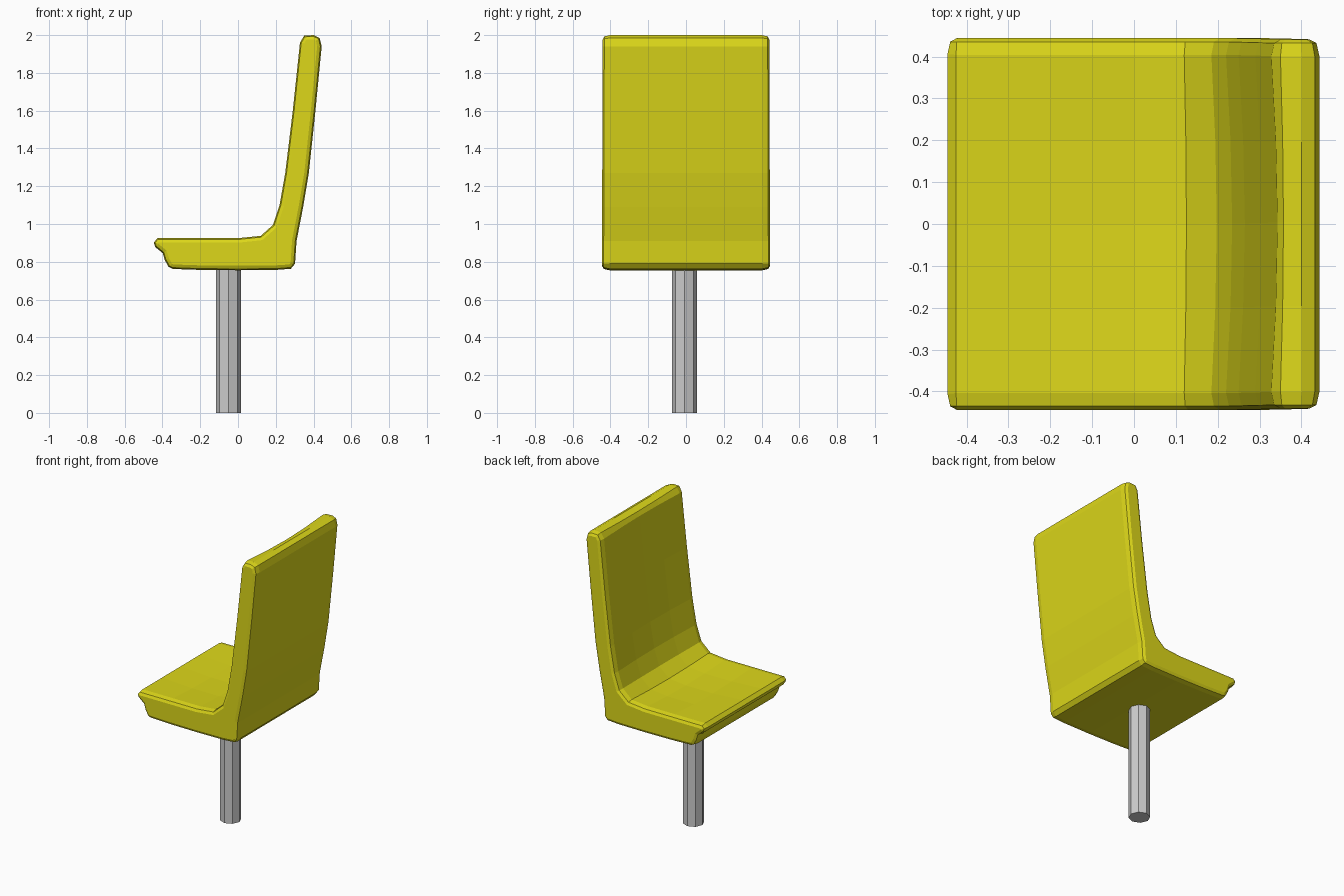
import bpy, bmesh
from mathutils import Vector

if "Cube" in bpy.data.objects:
    bpy.data.objects.remove(bpy.data.objects["Cube"])

# Side outline of the seat shell (x, z), counter-clockwise from bottom front
OUTLINE = [(-0.345, 0.762), (-0.2, 0.757), (0.0, 0.755), (0.2, 0.757), (0.28, 0.763),
           (0.302, 0.79), (0.31, 0.91), (0.345, 1.09), (0.375, 1.27), (0.41, 1.6),
           (0.443, 1.94), (0.432, 1.985), (0.40, 2.0), (0.35, 1.997), (0.328, 1.96)]
# Upper surface: the part that is slightly dished across the width
UPPER = [(0.29, 1.6), (0.25, 1.27), (0.22, 1.1), (0.185, 0.995), (0.12, 0.937),
         (0.0, 0.925)]
LIP = [(-0.2, 0.925), (-0.425, 0.925), (-0.446, 0.903), (-0.438, 0.878),
       (-0.398, 0.845), (-0.388, 0.81), (-0.368, 0.773)]
PROFILE = [Vector(p) for p in OUTLINE + UPPER + LIP]
DISH = range(len(OUTLINE) - 2, len(OUTLINE) + len(UPPER) + 1)


def section(inset, dish):
    """Profile moved inward by inset, with its upper surface sunk by dish."""
    pts = []
    n = len(PROFILE)
    for i, p in enumerate(PROFILE):
        t = (PROFILE[(i + 1) % n] - PROFILE[i - 1]).normalized()
        depth = inset + (dish if i in DISH else 0)
        pts.append(p + Vector((-t.y, t.x)) * depth)
    return pts


def material(name, color):
    m = bpy.data.materials.new(name)
    m.diffuse_color = color
    m.use_nodes = True
    m.node_tree.nodes["Principled BSDF"].inputs["Base Color"].default_value = m.diffuse_color
    return m


# Seat shell: loft the profile across the width with rounded sides
half = [(0.445, 0.024, 0), (0.436, 0.007, 0), (0.405, 0, 0), (0.2, 0, 0.011)]
stations = [(-y, i, d) for y, i, d in half] + [(0, 0, 0.015)] + half[::-1]
bm = bmesh.new()
rings = []
for y, inset, dish in stations:
    rings.append([bm.verts.new((p.x, y - 0.003 * (p.y - 0.75) * (1 if y > 0 else -1), p.y))
                  for p in section(inset, dish)])
for a, b in zip(rings, rings[1:]):
    for i in range(len(a)):
        j = (i + 1) % len(a)
        bm.faces.new((a[i], a[j], b[j], b[i]))
bm.faces.new(rings[0])
bm.faces.new(rings[-1][::-1])
bmesh.ops.recalc_face_normals(bm, faces=bm.faces)
mesh = bpy.data.meshes.new("seat_shell")
bm.to_mesh(mesh)
bm.free()
seat = bpy.data.objects.new("seat_shell", mesh)
bpy.context.collection.objects.link(seat)
mesh.materials.append(material("yellow", (0.72, 0.68, 0.01, 1)))

# Octagonal support post
bpy.ops.mesh.primitive_cylinder_add(vertices=8, radius=0.066, depth=0.77,
                                    location=(-0.05, -0.008, 0.385))
bpy.context.object.name = "support_post"
